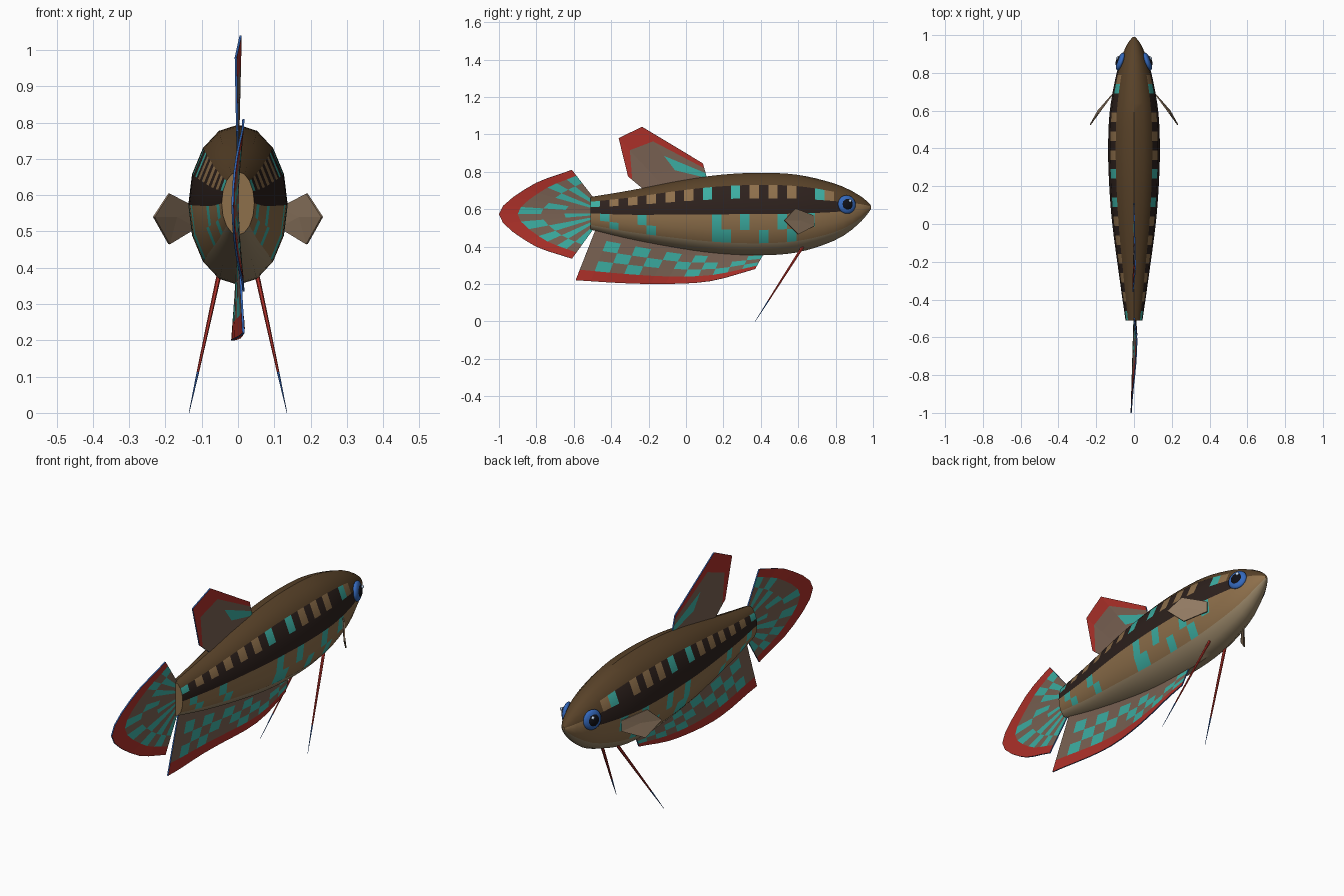
import bpy, bmesh, math
from mathutils import Vector

if "Cube" in bpy.data.objects:
    bpy.data.objects.remove(bpy.data.objects["Cube"])

COL = {
    'back': (.10, .055, .022), 'tan': (.27, .16, .07), 'dark': (.026, .015, .012),
    'belly': (.32, .24, .14), 'teal': (.045, .42, .36), 'red': (.42, .03, .022),
    'fin': (.19, .12, .085), 'blue': (.035, .14, .50), 'black': (.005, .005, .008),
    'white': (.6, .75, .95), 'pale': (.28, .19, .12),
}
MATS = {}
for k, c in COL.items():
    MATS[k] = bpy.data.materials.new(k)
    MATS[k].diffuse_color = (*c, 1)


def make(name, verts, faces, cols, angle=None):
    """Mesh object with one colour name per face."""
    used = sorted(set(cols) - {'blue'}) + ['blue']
    me = bpy.data.meshes.new(name)
    me.from_pydata([tuple(v) for v in verts], [], faces)
    for k in used:
        me.materials.append(MATS[k])
    for p, c in zip(me.polygons, cols):
        p.material_index = used.index(c)
    ob = bpy.data.objects.new(name, me)
    bpy.context.collection.objects.link(ob)
    if angle:
        bm = bmesh.new()
        bm.from_mesh(me)
        bmesh.ops.recalc_face_normals(bm, faces=bm.faces)
        bm.to_mesh(me)
        bm.free()
        bpy.ops.object.select_all(action='DESELECT')
        bpy.context.view_layer.objects.active = ob
        ob.select_set(True)
        bpy.ops.object.shade_smooth_by_angle(angle=math.radians(angle))
    return ob


def hermite(ts, ps, t):
    """Smooth interpolation of vectors ps at knots ts."""
    i = max(k for k in range(len(ts) - 1) if ts[k] <= t + 1e-9)

    def tan(k):
        a, b = max(k - 1, 0), min(k + 1, len(ts) - 1)
        return (ps[b] - ps[a]) / (ts[b] - ts[a])
    h = ts[i + 1] - ts[i]
    s = (t - ts[i]) / h
    return (ps[i] * (2*s**3 - 3*s**2 + 1) + tan(i) * h * (s**3 - 2*s*s + s)
            + ps[i + 1] * (3*s*s - 2*s**3) + tan(i + 1) * h * (s**3 - s*s))


# Body: y, top z, bottom z, half width
PROFILE = [(-.51, .665, .49, .045), (-.3, .70, .44, .075), (0, .758, .385, .115),
           (.2, .785, .36, .131), (.4, .794, .353, .137), (.6, .783, .37, .128),
           (.8, .735, .435, .092), (.9, .69, .50, .06), (.96, .65, .56, .032),
           (.99, .618, .602, .006)]
ys = [p[0] for p in PROFILE]
vals = [Vector(p[1:]) for p in PROFILE]
stations = [-.51 + .05 * i for i in range(30)] + [.97, .99]
SIDES = 16
LIGHT = {0, 2, 4, 6, 8, 10, 12, 15, 17, 19, 21, 24, 25}
TEAL = [{0, 12, 15, 24}, {1, 5, 13, 16, 20, 23}, {2, 6, 13, 14, 18, 21}]


def body_colour(i, k):
    k = min(k, SIDES - 1 - k)          # mirrored band, 0 = top
    if k < 2:
        return 'back'
    if k == 2:
        if i >= 26:
            return 'back'
        return 'teal' if i in TEAL[0] else 'tan' if i in LIGHT else 'dark'
    if k == 3:
        return 'dark' if i < 27 else 'tan'
    if k < 6:
        return 'teal' if i in TEAL[k - 3] else 'tan'
    return 'belly'


verts, faces, cols = [], [], []
for y in stations:
    top, bot, w = hermite(ys, vals, y)
    for k in range(SIDES):
        a = 2 * math.pi * k / SIDES
        verts.append((w * math.sin(a), y, (top + bot) / 2 + (top - bot) / 2 * math.cos(a)))
for i in range(len(stations) - 1):
    for k in range(SIDES):
        a, b = i * SIDES + k, i * SIDES + (k + 1) % SIDES
        faces.append((a, b, b + SIDES, a + SIDES))
        cols.append(body_colour(i, k))
n = len(verts)
faces += [tuple(range(SIDES)), tuple(range(n - SIDES, n))]
cols += ['tan', 'tan']
make('body', verts, faces, cols, 35)


def fin(name, base, edge, rays, rows, colour, wave):
    """Ribbed fin between a base line and an outer edge, given as (y, z)."""
    def at(pts, u):
        ts = [i / (len(pts) - 1) for i in range(len(pts))]
        return hermite(ts, [Vector(p) for p in pts], u)
    v, f, c = [], [], []
    for i in range(rays + 1):
        u = i / rays
        a, b = at(base, u), at(edge, u)
        for t in rows:
            p = a.lerp(b, t)
            v.append((wave(u) * t, p.x, p.y))
    m = len(rows)
    for i in range(rays):
        for j in range(m - 1):
            q = i * m + j
            f.append((q, q + 1, q + m + 1, q + m))
            c.append('red' if j == m - 2 else colour(i, j))
    ob = make(name, v, f, c)
    s = ob.modifiers.new('thickness', 'SOLIDIFY')
    s.thickness, s.offset = .006, 0
    s.material_offset_rim = 20         # thin blue rim
    return ob


# Dorsal fin
fin('dorsal_fin', [(.12, .74), (0, .73), (-.12, .72), (-.22, .70)],
    [(.09, .845), (-.235, 1.04), (-.36, .98), (-.31, .775)], 3, [0, .25, .5, .75, 1],
    lambda i, j: 'teal' if (i, j) == (0, 1) else 'fin',
    lambda u: .008 * math.sin(u * 6))

# Anal fin
fin('anal_fin', [(.42, .37), (.2, .38), (0, .40), (-.25, .45), (-.48, .50)],
    [(.37, .28), (.13, .215), (-.11, .20), (-.35, .205), (-.59, .22)], 12,
    [0, .2, .4, .6, .8, 1],
    lambda i, j: 'teal' if (i + j) % 2 and j and (i * 3 + j) % 7 and i < 11 else 'fin',
    lambda u: .016 * math.sin(u * 7 + .5))

# Tail fin
fin('tail_fin', [(-.49, .655), (-.50, .61), (-.50, .577), (-.50, .54), (-.49, .50)],
    [(-.61, .81), (-.83, .725), (-1.0, .572), (-.83, .415), (-.61, .335)], 14,
    [0, .3, .55, .8, 1],
    lambda i, j: 'teal' if (i + (j == 2)) % 2 and (i * 2 + j) % 5 else 'fin',
    lambda u: .015 * math.cos(u * 2 * math.pi))


def disc(name, centre, radius, depth, normal, colour, seg=20):
    """Flattened ball facing along normal."""
    bm = bmesh.new()
    bmesh.ops.create_uvsphere(bm, u_segments=seg, v_segments=10, radius=1)
    rot = Vector(normal).to_track_quat('Z', 'Y')
    for v in bm.verts:
        v.co = rot @ Vector((v.co.x * radius, v.co.y * radius, v.co.z * depth)) + Vector(centre)
    me = bpy.data.meshes.new(name)
    bm.to_mesh(me)
    bm.free()
    me.materials.append(MATS[colour])
    for p in me.polygons:
        p.use_smooth = True
    bpy.context.collection.objects.link(bpy.data.objects.new(name, me))


for side, s in (('right', 1), ('left', -1)):
    # Eye: blue iris, black pupil, small highlight
    nrm = (s * .93, .33, .1)
    disc(side + '_iris', (s * .072, .86, .625), .05, .018, nrm, 'blue')
    disc(side + '_pupil', (s * .081, .863, .626), .031, .014, nrm, 'black')
    disc(side + '_highlight', (s * .089, .878, .645), .009, .006, nrm, 'white', 8)

    # Pectoral fin: five-sided blade angled back from the flank
    ob = make(side + '_pectoral_fin',
              [(s * .115, .685, .565), (s * .19, .585, .604), (s * .232, .525, .54),
               (s * .19, .60, .465), (s * .115, .685, .51), (s * .17, .61, .54)],
              [(i, (i + 1) % 5, 5) for i in range(5)], ['pale'] * 5)
    m = ob.modifiers.new('thickness', 'SOLIDIFY')
    m.thickness, m.offset = .006, 0

    # Pelvic filament: tapering red spike with a blue tip
    a, b = Vector((s * .048, .625, .40)), Vector((s * .135, .37, 0))
    v, f, c = [], [], []
    for t, r in ((0, .010), (.35, .008), (.72, .005), (1, .001)):
        p = a.lerp(b, t)
        for k in range(6):
            g = k * math.pi / 3
            v.append((p.x + .7 * r * math.cos(g), p.y + r * math.sin(g), p.z))
    for i in range(3):
        for k in range(6):
            q, w = i * 6 + k, i * 6 + (k + 1) % 6
            f.append((q, w, w + 6, q + 6))
            c.append('blue' if i == 2 else 'red')
    f += [tuple(range(6)), tuple(range(18, 24))]
    c += ['red', 'blue']
    make(side + '_pelvic_filament', v, f, c, 40)

for m in bpy.data.materials:
    if m.users and not m.is_grease_pencil:
        m.use_nodes = True
        m.node_tree.nodes["Principled BSDF"].inputs["Base Color"].default_value = m.diffuse_color
